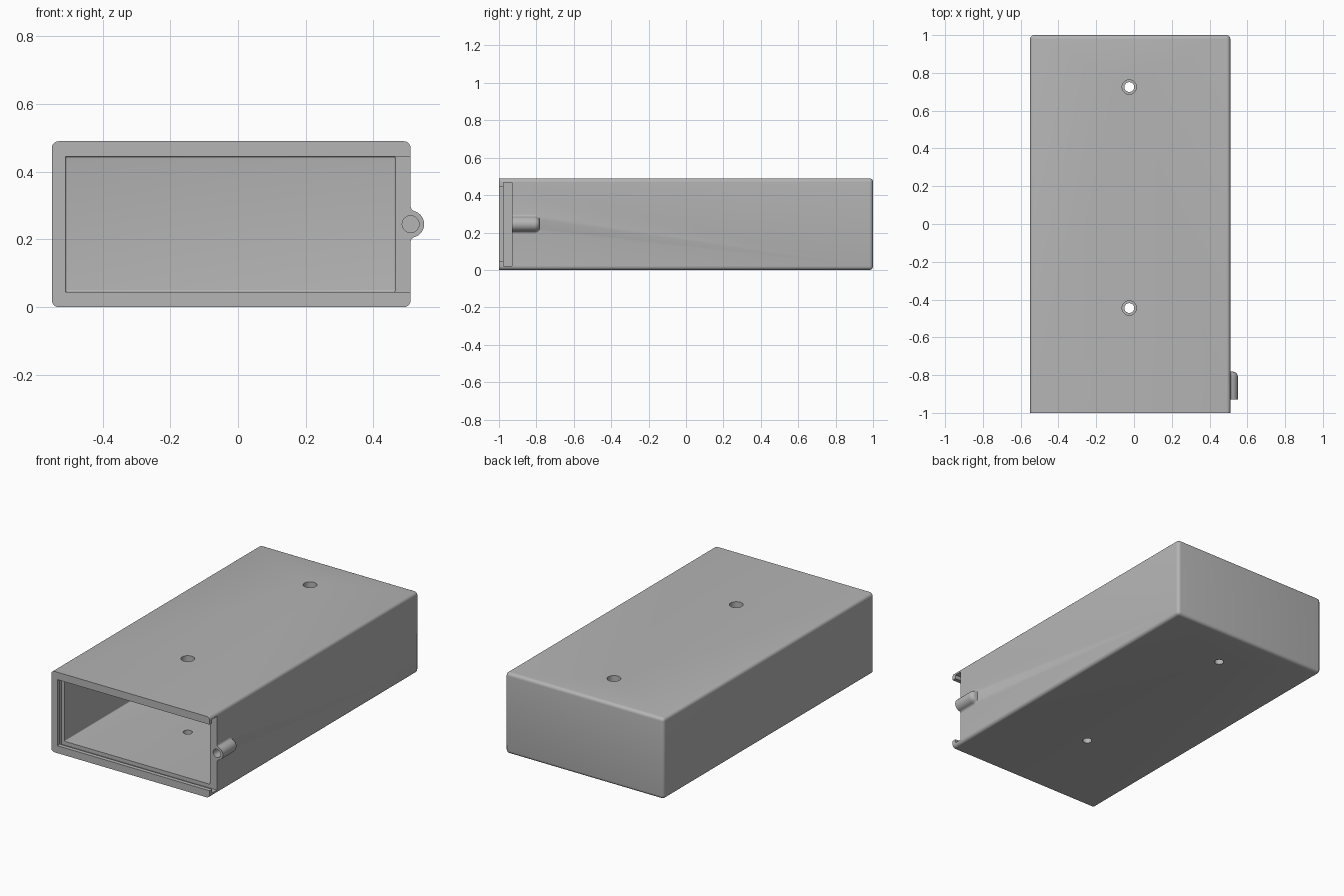
import bpy, bmesh
from math import sin, cos, pi, sqrt, atan2
from mathutils import Vector, Matrix

old = bpy.data.objects.get("Cube")
if old:
    bpy.data.objects.remove(old, do_unlink=True)

grey = bpy.data.materials.new("plain grey")
grey.use_nodes = True
grey.diffuse_color = (0.46, 0.46, 0.46, 1)
grey.node_tree.nodes["Principled BSDF"].inputs["Base Color"].default_value = grey.diffuse_color


def finish(name, bm):
    bmesh.ops.recalc_face_normals(bm, faces=bm.faces)
    mesh = bpy.data.meshes.new(name)
    bm.to_mesh(mesh)
    bm.free()
    mesh.materials.append(grey)
    obj = bpy.data.objects.new(name, mesh)
    bpy.context.collection.objects.link(obj)
    return obj


def box(name, lo, hi, radius=0, open_front=False):
    """Box between two corners, with optional rounded edges."""
    bm = bmesh.new()
    bmesh.ops.create_cube(bm, size=1)
    lo, hi = Vector(lo), Vector(hi)
    for v in bm.verts:
        v.co = (lo + hi) / 2 + v.co * (hi - lo)
    if radius:
        edges = [e for e in bm.edges
                 if not (open_front and all(v.co.y < lo.y + 0.001 for v in e.verts))]
        bmesh.ops.bevel(bm, geom=edges, offset=radius, segments=5,
                        profile=0.5, affect='EDGES')
    return finish(name, bm)


def cylinder(name, centre, radius, depth, axis):
    bm = bmesh.new()
    turn = Matrix.Rotation(pi / 2, 4, 'X') if axis == 'Y' else Matrix()
    bmesh.ops.create_cone(bm, cap_ends=True, segments=40, radius1=radius,
                          radius2=radius, depth=depth,
                          matrix=Matrix.Translation(centre) @ turn)
    return finish(name, bm)


def combine(target, other, operation):
    bpy.context.view_layer.objects.active = target
    mod = target.modifiers.new(operation, 'BOOLEAN')
    mod.operation, mod.solver, mod.object = operation, 'EXACT', other
    bpy.ops.object.modifier_apply(modifier=mod.name)
    bpy.data.objects.remove(other, do_unlink=True)


LEFT, RIGHT, HEIGHT, MID = -0.55, 0.51, 0.49, 0.245
SEAT = -0.93  # depth at which the sliding lid rests


def lug_ring(r, fillet=0.015):
    """Half-round outline with concave fillets running into the side wall."""
    reach = sqrt((r + fillet) ** 2 - fillet ** 2)
    a = atan2(reach, fillet)
    half = [(RIGHT - 0.02, reach)]
    for i in range(7):  # concave part
        t = pi + (a * i / 6)
        half.append((RIGHT + fillet + fillet * cos(t), reach + fillet * sin(t)))
    for i in range(1, 9):  # round part
        t = a * (1 - i / 8)
        half.append((RIGHT + r * cos(t), r * sin(t)))
    return half + [(x, -z) for x, z in half[-2::-1]]


# Hollow case with a rounded back and a square front edge
case = box("case", (LEFT, -1, 0), (RIGHT, 1, HEIGHT), 0.02, True)

# Screw lug: lofted along y with a rounded back end
bm = bmesh.new()
stations = [(SEAT, 0.04)]
for k in range(6):
    t = k / 5 * pi / 2
    stations.append((-0.81 + 0.028 * sin(t), 0.04 - 0.025 * (1 - cos(t))))
rings = [[bm.verts.new((x, y, MID + z)) for x, z in lug_ring(r)] for y, r in stations]
for a, b in zip(rings, rings[1:]):
    for i in range(len(a)):
        j = (i + 1) % len(a)
        bm.faces.new((a[i], a[j], b[j], b[i]))
bm.faces.new(rings[0])
bm.faces.new(rings[-1])
combine(case, finish("lug", bm), 'UNION')

# Interior, lid channel and its undercut, both open on the left side
cutters = [
    box("cavity", (-0.51, -1.1, 0.045), (0.465, 0.955, 0.445), 0.006),
    box("lid_channel", (-0.51, -1.1, 0.045), (0.7, SEAT, 0.445)),
    box("lid_undercut", (-0.53, -0.975, 0.022), (0.7, SEAT, 0.468)),
    cylinder("lug_hole", (RIGHT, SEAT, MID), 0.025, 0.2, 'Y'),
]
# Mounting holes: wide access in the top, narrow screw hole in the bottom
for y in (-0.445, 0.725):
    cutters.append(cylinder("access_hole", (-0.025, y, HEIGHT), 0.038, 0.2, 'Z'))
    cutters.append(cylinder("screw_hole", (-0.025, y, 0), 0.026, 0.2, 'Z'))
for cutter in cutters:
    combine(case, cutter, 'DIFFERENCE')

bpy.ops.object.select_all(action='DESELECT')
case.select_set(True)
bpy.context.view_layer.objects.active = case
bpy.ops.object.shade_smooth_by_angle(angle=0.6)
